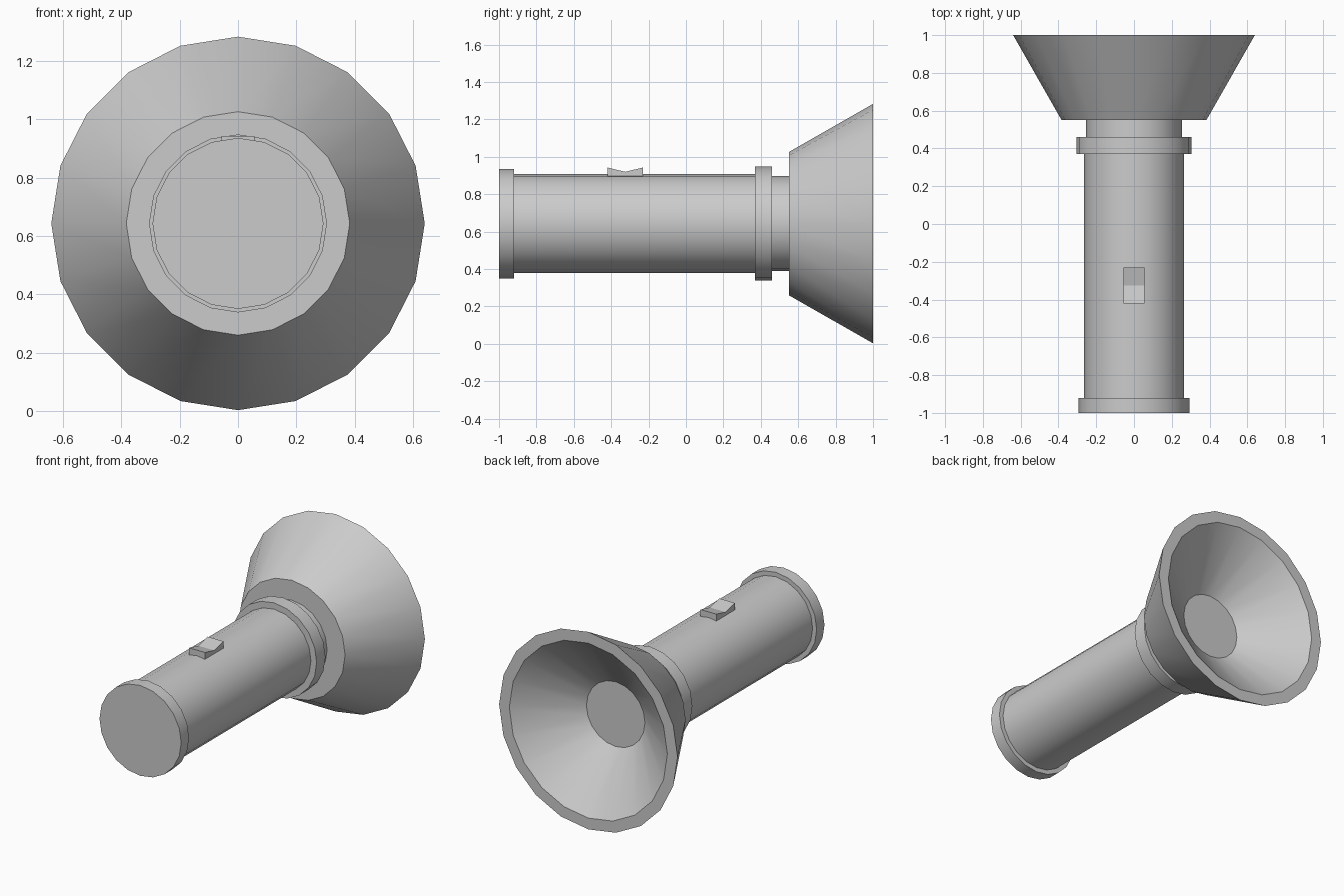
import bpy, bmesh, math

if "Cube" in bpy.data.objects:
    bpy.data.objects.remove(bpy.data.objects["Cube"])

AXIS_Z = 0.643   # height of the torch's long axis
SIDES = 20


def finish(name, bm, smooth=True):
    mesh = bpy.data.meshes.new(name)
    bm.to_mesh(mesh)
    bm.free()
    ob = bpy.data.objects.new(name, mesh)
    bpy.context.collection.objects.link(ob)
    if smooth:
        bpy.ops.object.select_all(action='DESELECT')
        ob.select_set(True)
        bpy.context.view_layer.objects.active = ob
        bpy.ops.object.shade_smooth_by_angle(angle=math.radians(30))
    return ob


def lathe(name, profile, cap_start=False, cap_end=False):
    """Spin (radius, y) points around the long axis."""
    bm = bmesh.new()
    rings = []
    for r, y in profile:
        angles = [2 * math.pi * j / SIDES for j in range(SIDES)]
        rings.append([bm.verts.new((r * math.sin(a), y, AXIS_Z + r * math.cos(a)))
                      for a in angles])
    for a, b in zip(rings, rings[1:]):
        for j in range(SIDES):
            k = (j + 1) % SIDES
            bm.faces.new((a[j], a[k], b[k], b[j]))
    if cap_start:
        bm.faces.new(rings[0][::-1])
    if cap_end:
        bm.faces.new(rings[-1])
    return finish(name, bm)


# Tail cap, handle tube, collar and neck
lathe("tail_cap", [(0.293, -1.0), (0.293, -0.92), (0.263, -0.92)], cap_start=True)
lathe("handle", [(0.264, -0.92), (0.264, 0.37)])
lathe("collar", [(0.262, 0.37), (0.305, 0.37), (0.305, 0.46), (0.253, 0.46)])
lathe("neck", [(0.254, 0.46), (0.254, 0.55)])

# Flared head: back shoulder, outer cone, rim, reflector bowl and its floor
lathe("lamp_head", [(0.253, 0.55), (0.383, 0.55), (0.64, 1.0),
                    (0.567, 1.0), (0.21, 0.72)], cap_end=True)

# Rocker switch with a dip in the middle
bm = bmesh.new()
outline = [(-0.42, 0.895), (-0.23, 0.895), (-0.23, 0.943), (-0.325, 0.92), (-0.42, 0.943)]
face = bm.faces.new([bm.verts.new((-0.056, y, z)) for y, z in outline])
ext = bmesh.ops.extrude_face_region(bm, geom=[face])
verts = [v for v in ext["geom"] if isinstance(v, bmesh.types.BMVert)]
bmesh.ops.translate(bm, vec=(0.112, 0, 0), verts=verts)
bmesh.ops.recalc_face_normals(bm, faces=bm.faces)
finish("switch", bm, smooth=False)
